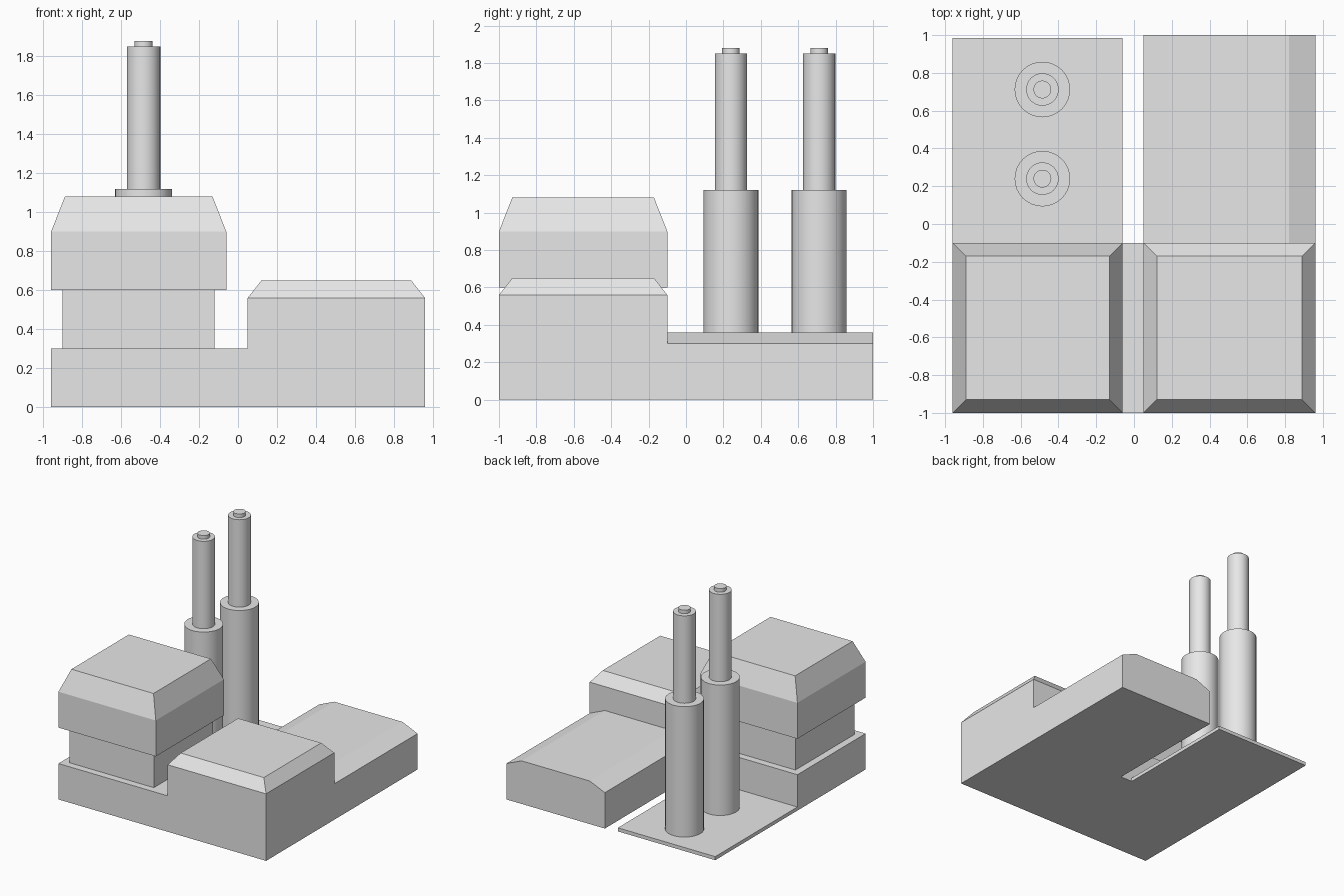
import bpy, bmesh
from mathutils import Matrix

if "Cube" in bpy.data.objects:
    bpy.data.objects.remove(bpy.data.objects["Cube"])

grey = bpy.data.materials.new("light_grey")
grey.diffuse_color = (0.8, 0.8, 0.8, 1)
grey.use_nodes = True
grey.node_tree.nodes["Principled BSDF"].inputs["Base Color"].default_value = grey.diffuse_color


def finish(name, bm):
    bmesh.ops.recalc_face_normals(bm, faces=bm.faces[:])
    mesh = bpy.data.meshes.new(name)
    bm.to_mesh(mesh)
    bm.free()
    mesh.materials.append(grey)
    obj = bpy.data.objects.new(name, mesh)
    bpy.context.collection.objects.link(obj)
    return obj


def extrude_profile(name, xz, y0, y1, inset=0, rise=0):
    """Extrude an x-z outline along y; optionally slope the highest face into a hip."""
    bm = bmesh.new()
    face = bm.faces.new([bm.verts.new((x, y0, z)) for x, z in xz])
    new = bmesh.ops.extrude_face_region(bm, geom=[face])["geom"]
    bmesh.ops.translate(bm, vec=(0, y1 - y0, 0),
                        verts=[v for v in new if isinstance(v, bmesh.types.BMVert)])
    bmesh.ops.recalc_face_normals(bm, faces=bm.faces[:])
    if inset:
        top = max(bm.faces, key=lambda f: f.calc_center_median().z)
        bmesh.ops.inset_region(bm, faces=[top], thickness=inset)
        for v in top.verts:
            v.co.z += rise
    return finish(name, bm)


def rect(x0, x1, z0, z1):
    return [(x0, z0), (x1, z0), (x1, z1), (x0, z1)]


# Front base: low step on the left, taller hipped block on the right
extrude_profile("front_base",
                [(-0.96, 0), (0.96, 0), (0.96, 0.56), (0.05, 0.56), (0.05, 0.3), (-0.96, 0.3)],
                -1, -0.1, 0.1, 0.09)

# Tower on the left step: recessed neck and hipped cap
extrude_profile("tower_neck", rect(-0.9, -0.12, 0.3, 0.6), -0.94, -0.16)
extrude_profile("tower_cap", rect(-0.96, -0.06, 0.6, 0.9), -1, -0.1, 0.1, 0.18)

# Long rear hall with shallow sloped roof edges
extrude_profile("rear_hall",
                [(0.05, 0), (0.96, 0), (0.96, 0.3), (0.82, 0.36), (0.19, 0.36), (0.05, 0.3)],
                -0.1, 1)

# Thin yard slab carrying the chimneys
extrude_profile("yard_slab", rect(-0.96, -0.06, 0, 0.03), -0.1, 0.985)

# Two stepped chimneys
for i, y in enumerate((0.24, 0.712)):
    bm = bmesh.new()
    for r, z0, z1 in ((0.147, 0.03, 1.12), (0.086, 1.12, 1.85), (0.047, 1.85, 1.88)):
        bmesh.ops.create_cone(bm, cap_ends=True, segments=32, radius1=r, radius2=r, depth=z1 - z0,
                              matrix=Matrix.Translation((-0.485, y, (z0 + z1) / 2)))
    chimney = finish(f"chimney_{i + 1}", bm)
    bpy.ops.object.select_all(action="DESELECT")
    chimney.select_set(True)
    bpy.context.view_layer.objects.active = chimney
    bpy.ops.object.shade_smooth_by_angle()
